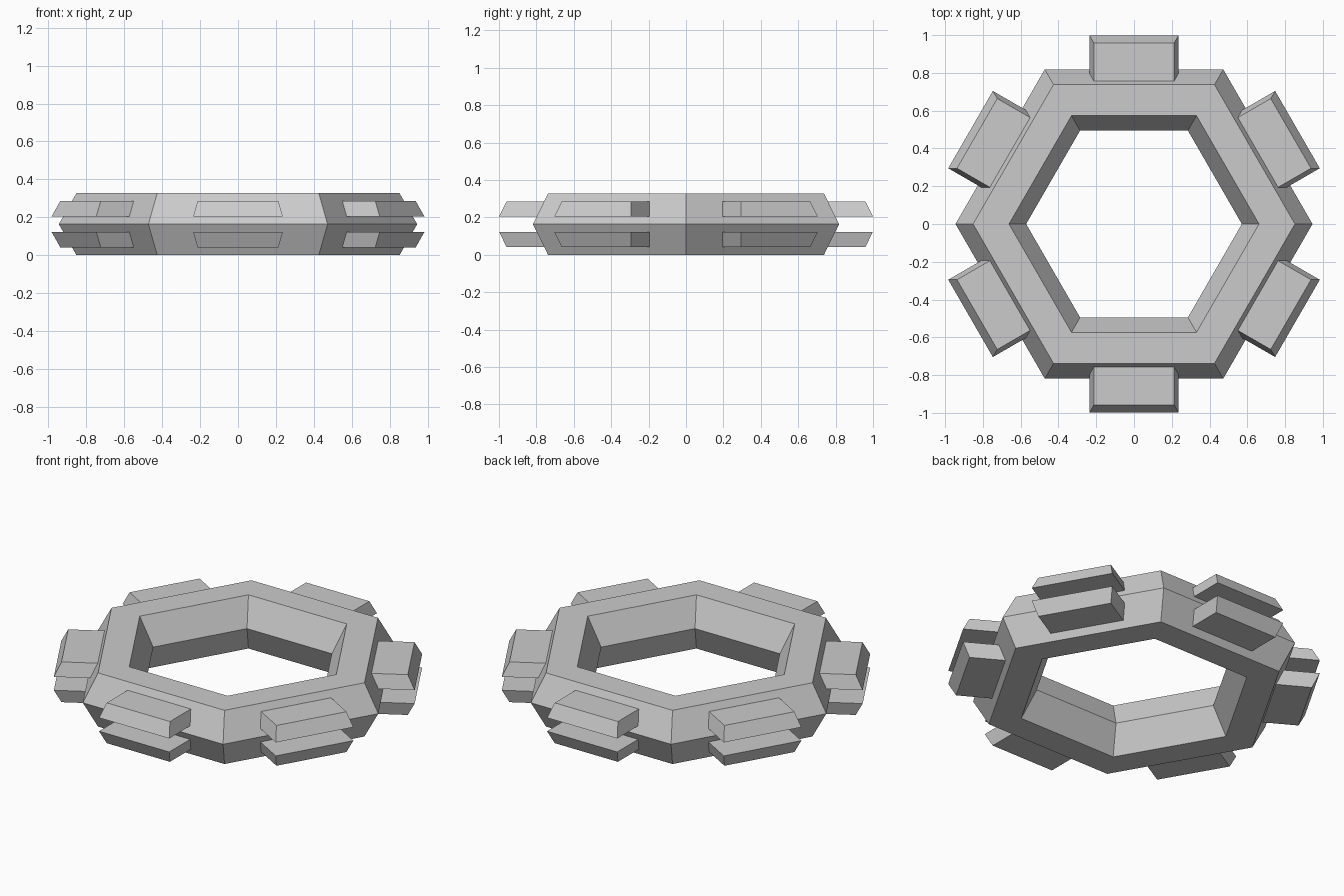
import bpy, bmesh, math
from mathutils import Vector

if "Cube" in bpy.data.objects:
    bpy.data.objects.remove(bpy.data.objects["Cube"])

SIDES = 6
# Cross-section of the ring: (corner radius, height)
PROFILE = [(0.945, 0.1635), (0.852, 0.327), (0.662, 0.327),
           (0.571, 0.1635), (0.662, 0.0), (0.852, 0.0)]
LUG_REACH = 0.201


def push_face(bm, face, scale, offset):
    """Extrude one face, scaling it about its centre and moving it."""
    new = bmesh.ops.extrude_discrete_faces(bm, faces=[face])["faces"][0]
    centre = new.calc_center_median()
    for v in new.verts:
        v.co = centre + (v.co - centre) * scale + offset
    return new


bm = bmesh.new()

# Six-sided ring with a six-sided cross-section
loops = []
for i in range(SIDES):
    a = math.tau * i / SIDES
    loops.append([bm.verts.new((r * math.cos(a), r * math.sin(a), z))
                  for r, z in PROFILE])
outer_faces = []
n = len(PROFILE)
for i in range(SIDES):
    p, q = loops[i], loops[(i + 1) % SIDES]
    for j in range(n):
        k = (j + 1) % n
        face = bm.faces.new((p[j], q[j], q[k], p[k]))
        if j in (0, n - 1):
            outer_faces.append(face)

# Lugs: inset every outer face to half size, then pull it straight outwards
for face in outer_faces:
    c = face.calc_center_median()
    outward = Vector((c.x, c.y, 0)).normalized()
    inset = push_face(bm, face, 0.5, Vector())
    push_face(bm, inset, 1.0, outward * LUG_REACH)

bmesh.ops.recalc_face_normals(bm, faces=bm.faces)
mesh = bpy.data.meshes.new("lugged_ring")
bm.to_mesh(mesh)
bm.free()
ring = bpy.data.objects.new("lugged_ring", mesh)
bpy.context.collection.objects.link(ring)
